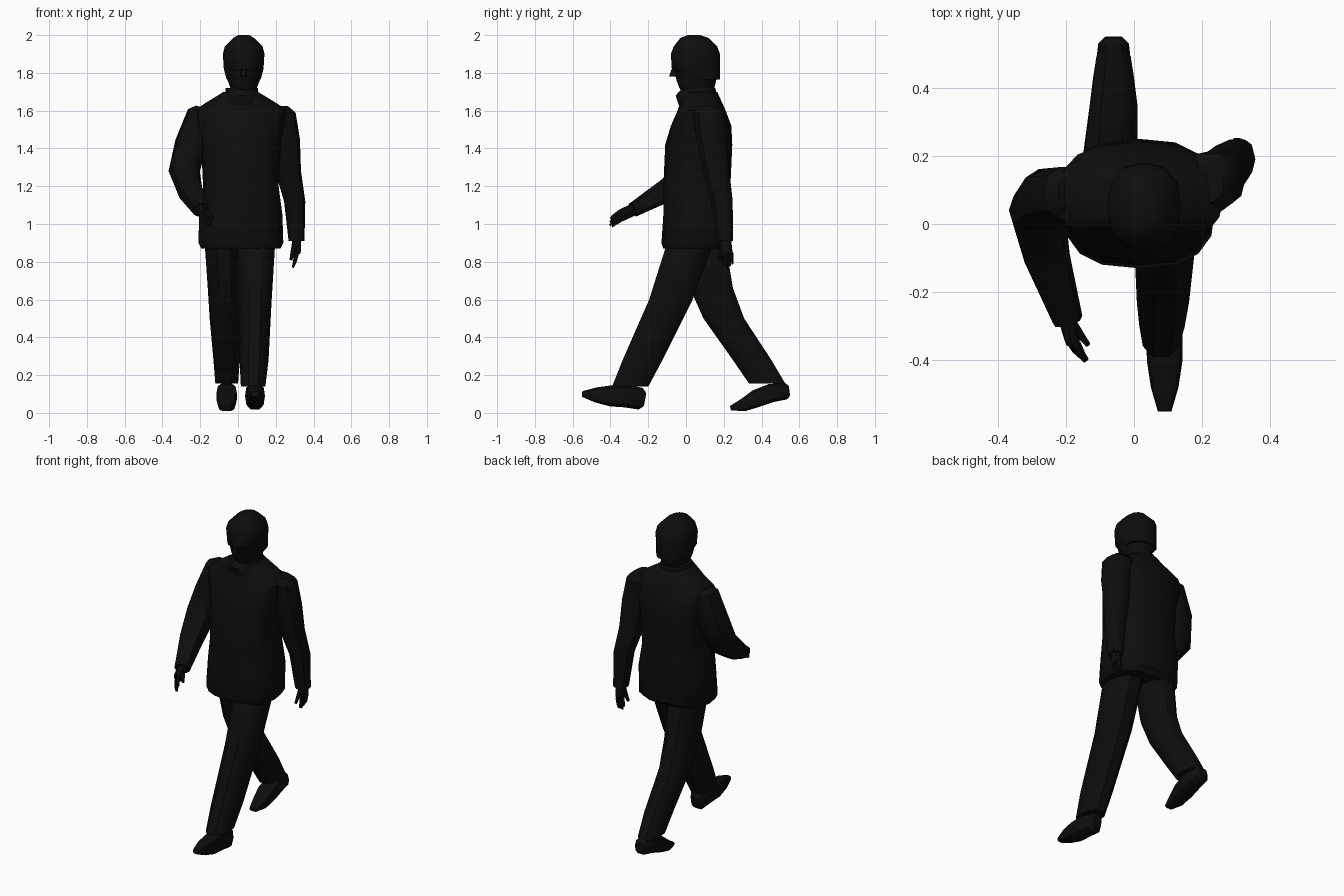
import bpy, bmesh, math
from mathutils import Vector

cube = bpy.data.objects.get("Cube")
if cube:
    bpy.data.objects.remove(cube, do_unlink=True)


def material(name, rgb):
    made = bpy.data.materials.new(name)
    made.use_nodes = True
    made.diffuse_color = (*rgb, 1)
    for node in made.node_tree.nodes:
        if node.type == 'BSDF_PRINCIPLED':
            node.inputs["Base Color"].default_value = (*rgb, 1)
    return made


black = material("soft black", (.004, .004, .004))
X, Y, Z = Vector((1, 0, 0)), Vector((0, 1, 0)), Vector((0, 0, 1))


def skin(name, loops):
    """Bridge matching point loops, cap both ends and shade smooth."""
    bm = bmesh.new()
    rings = [[bm.verts.new(point) for point in loop] for loop in loops]
    for low, high in zip(rings, rings[1:]):
        for i in range(len(low)):
            bm.faces.new((low[i - 1], low[i], high[i], high[i - 1]))
    bm.faces.new(rings[0])
    bm.faces.new(rings[-1])
    bmesh.ops.recalc_face_normals(bm, faces=bm.faces)
    mesh = bpy.data.meshes.new(name)
    bm.to_mesh(mesh)
    bm.free()
    mesh.materials.append(black)
    part = bpy.data.objects.new(name, mesh)
    bpy.context.collection.objects.link(part)
    bpy.ops.object.select_all(action='DESELECT')
    part.select_set(True)
    bpy.context.view_layer.objects.active = part
    bpy.ops.object.shade_smooth_by_angle(angle=math.radians(40))


def ring(centre, u, v, sides, power):
    """Superellipse loop spanned by the half axes u and v."""
    loop = []
    for i in range(sides):
        angle = math.tau * i / sides
        c, s = math.cos(angle), math.sin(angle)
        loop.append(centre + u * math.copysign(abs(c) ** power, c)
                    + v * math.copysign(abs(s) ** power, s))
    return loop


def stack(name, x, slices, sides=12, power=.85):
    """Level slices given as height, half width, front y and back y."""
    skin(name, [ring(Vector((x, (front + back) / 2, z)), X * half,
                     Y * (back - front) / 2, sides, power)
                for z, half, front, back in slices])


def limb(name, joints, wide, deep, bulge=0, level=False, sides=10, power=.85):
    """Tapered sweep through joints with a domed start; level keeps slices flat."""
    joints = [Vector(joint) for joint in joints]
    last = len(joints) - 1
    loops = []
    for i, joint in enumerate(joints):
        along = (joints[min(i + 1, last)] - joints[max(i - 1, 0)]).normalized()
        normal = Z if level else along
        u = (X - normal * X.dot(normal)).normalized()
        v = normal.cross(u)
        t = i / last
        swell = bulge * math.sin(math.pi * t)
        u *= wide[0] + (wide[1] - wide[0]) * t + swell
        v *= deep[0] + (deep[1] - deep[0]) * t + swell
        if i == 0:
            dome = joint - along * deep[0] * .4
            loops.append(ring(dome, u * .6, v * .6, sides, power))
        loops.append(ring(joint, u, v, sides, power))
    skin(name, loops)


# Jacket body and collar
stack("jacket", .015, [
    (.87, .21, -.12, .21), (.9, .225, -.13, .24), (1.05, .22, -.12, .25),
    (1.2, .2, -.12, .235), (1.42, .21, -.11, .245), (1.52, .235, -.08, .24),
    (1.6, .25, -.045, .21), (1.645, .18, -.03, .19), (1.7, .09, -.03, .165),
], sides=16, power=.75)
stack("collar", .02, [
    (1.62, .11, -.035, .18), (1.68, .09, -.055, .165), (1.72, .085, -.02, .155)])

# Head, close fitting cap and nose
stack("head", .03, [
    (1.68, .06, -.01, .13), (1.72, .07, -.035, .15), (1.76, .085, -.05, .16),
    (1.84, .1, -.07, .17)])
stack("cap", .03, [
    (1.765, .09, 0, .18), (1.82, .105, -.075, .18), (1.9, .11, -.08, .18),
    (1.94, .1, -.065, .165), (1.985, .055, -.03, .12), (2, .03, .01, .075)])
stack("nose", .03, [(1.78, .018, -.094, -.03), (1.83, .01, -.075, -.03)], sides=6)

# Trouser legs in mid stride
limb("left_leg", [(.1, .04, .95), (.09, -.08, .6), (.085, -.23, .28),
                  (.08, -.295, .14)], (.1, .065), (.13, .1), level=True)
limb("right_leg", [(-.08, .08, .95), (-.07, .135, .66), (-.07, .2, .5),
                   (-.06, .35, .28), (-.06, .43, .155)],
     (.1, .06), (.125, .1), level=True)

# Shoes: the left lands on its heel, the right pushes off its toe
limb("left_shoe", [(.09, -.24, .075), (.09, -.32, .09), (.09, -.4, .09),
                   (.09, -.48, .095), (.09, -.55, .1)],
     (.045, .02), (.06, .015), bulge=.02, power=.65)
limb("right_shoe", [(-.06, .53, .115), (-.06, .45, .105), (-.06, .37, .075),
                    (-.06, .3, .04), (-.06, .235, .025)],
     (.045, .025), (.045, .012), bulge=.02, power=.65)

# Sleeves: the left hangs back, the right swings forward
limb("left_sleeve", [(.22, .12, 1.59), (.25, .135, 1.45), (.265, .16, 1.28),
                     (.3, .19, 1.12), (.31, .205, .91)],
     (.085, .042), (.09, .045), bulge=.005, level=True)
limb("right_sleeve", [(-.19, .09, 1.58), (-.25, .08, 1.42), (-.285, .04, 1.28),
                      (-.255, -.1, 1.18), (-.195, -.28, 1.075)],
     (.08, .045), (.08, .04), bulge=.02)


def hand(side, wrist, knuckle, tip, across, thumb):
    """Palm, four fingers fanned along across, and a thumb."""
    wrist, knuckle, tip, across, thumb = map(
        Vector, (wrist, knuckle, tip, across, thumb))
    limb(side + "_palm", [wrist, knuckle], (.025, .022), (.032, .032), sides=8)
    for k, finger in enumerate(("index", "middle", "ring", "little")):
        shift = across * (k - 1.5)
        end = tip.lerp(knuckle, abs(k - 1) / 8) + shift
        bend = (knuckle + end + (knuckle - wrist) / 4) / 2 + shift / 2
        limb(f"{side}_{finger}_finger", [knuckle + shift, bend, end],
             (.013, .006), (.013, .006), sides=6)
    limb(side + "_thumb", [wrist, thumb], (.02, .008), (.02, .008), sides=6)


hand("left", (.31, .205, .93), (.31, .215, .845), (.29, .225, .77),
     (0, .016, 0), (.28, .175, .81))
hand("right", (-.2, -.27, 1.08), (-.18, -.345, 1.045), (-.14, -.405, 1),
     (.008, -.005, .012), (-.135, -.355, 1.035))
